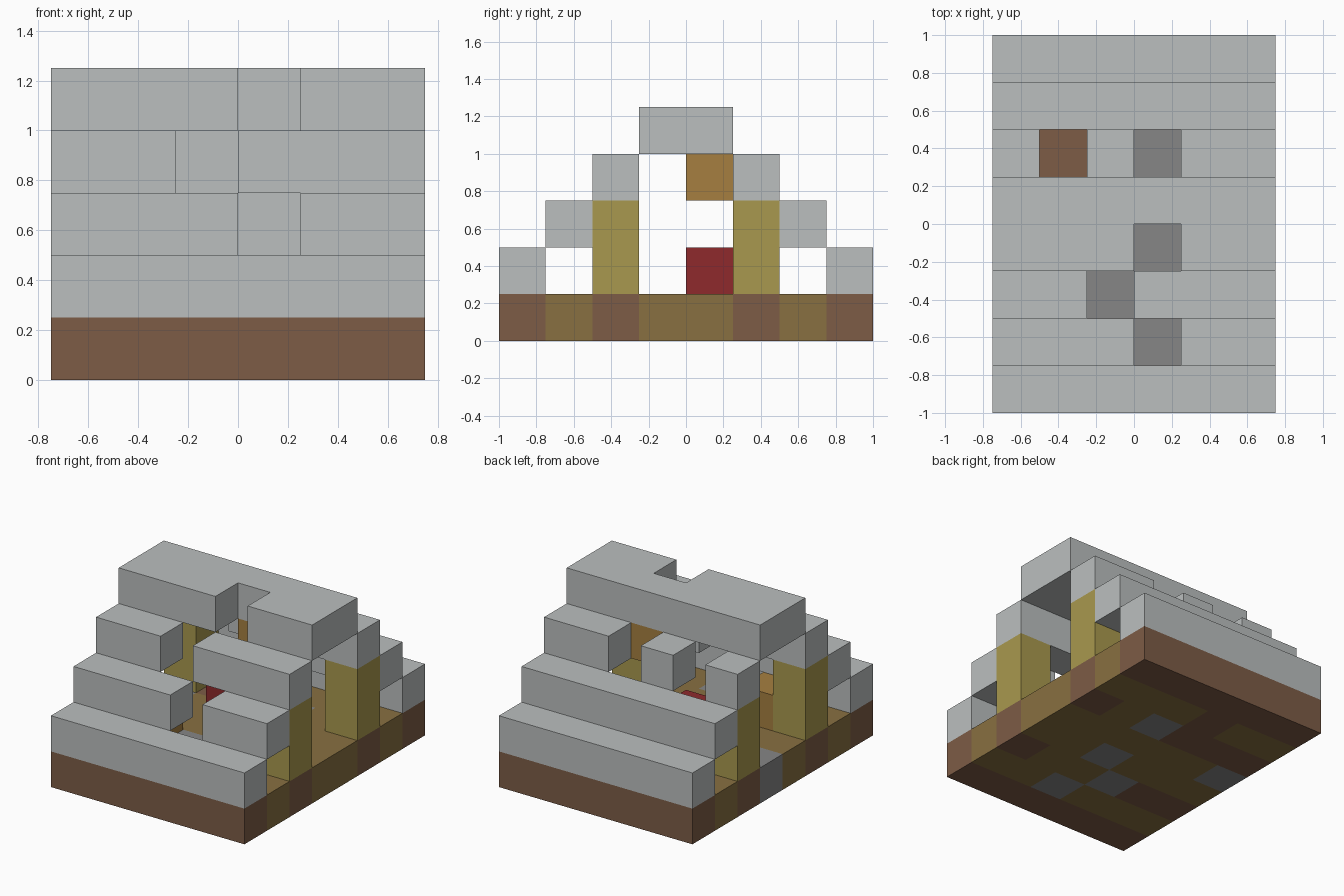
import bpy
import bmesh
from mathutils import Vector

cube = bpy.data.objects.get("Cube")
if cube:
    bpy.data.objects.remove(cube, do_unlink=True)

U = 0.25            # edge of one block
NX, NY = 6, 8       # blocks across and deep


def material(name, hex_code):
    rgb = [int(hex_code[i:i + 2], 16) / 255 for i in (0, 2, 4)]
    lin = [c / 12.92 if c <= 0.04045 else ((c + 0.055) / 1.055) ** 2.4 for c in rgb]
    mat = bpy.data.materials.new(name)
    mat.use_nodes = True
    mat.diffuse_color = (*lin, 1)
    node = mat.node_tree.nodes["Principled BSDF"]
    node.inputs["Base Color"].default_value = (*lin, 1)
    node.inputs["Roughness"].default_value = 0.9
    return mat


STONE = material("pale_stone", "BBBFBF")
COBBLE = material("dark_stone", "868686")
LOG = material("brown_log", "7D5C46")
PLANK = material("plank", "887041")
POST = material("yellow_wood", "A9994E")
ORANGE = material("orange_wood", "A67F40")
RED = material("red_cloth", "8E2A2C")

SIDES = [Vector(v) for v in ((1, 0, 0), (-1, 0, 0), (0, 1, 0), (0, -1, 0), (0, 0, 1), (0, 0, -1))]


def blocks(name, cells):
    """Build the outer skin of a group of blocks; cells maps (x, y, z) to a material."""
    mats = list(dict.fromkeys(cells.values()))
    bm = bmesh.new()
    for cell, mat in cells.items():
        centre = Vector(cell) + Vector((0.5, 0.5, 0.5))
        for n in SIDES:
            if tuple(int(c) for c in Vector(cell) + n) in cells:
                continue
            u = Vector((n.y, n.z, n.x))
            v = n.cross(u)
            corners = [centre + (n + u * a + v * b) / 2
                       for a, b in ((-1, -1), (1, -1), (1, 1), (-1, 1))]
            face = bm.faces.new([bm.verts.new(((p.x - NX / 2) * U, (p.y - NY / 2) * U, p.z * U))
                                 for p in corners])
            face.material_index = mats.index(mat)
    # Weld the blocks and merge flat faces of one colour
    bmesh.ops.remove_doubles(bm, verts=bm.verts, dist=0.001)
    bmesh.ops.dissolve_limit(bm, angle_limit=0.01, verts=bm.verts, edges=bm.edges,
                             delimit={'MATERIAL'})
    mesh = bpy.data.meshes.new(name)
    bm.to_mesh(mesh)
    bm.free()
    for mat in mats:
        mesh.materials.append(mat)
    obj = bpy.data.objects.new(name, mesh)
    bpy.context.collection.objects.link(obj)
    return obj


def row(y, z, mat, gaps=()):
    return {(x, y, z): mat for x in range(NX) if x not in gaps}


# Floor: planks with log beams at the ends and under the posts, and stone patches
floor = {(x, y, 0): PLANK for x in range(NX) for y in range(NY)}
for y in (0, NY - 1):
    floor.update(row(y, 0, LOG))
for x, y in ((0, 2), (1, 2), (5, 2), (0, 5), (1, 5), (2, 5), (5, 5), (2, 6)):
    floor[x, y, 0] = LOG
for x, y in ((3, 1), (2, 2), (3, 3), (0, 4), (3, 5)):
    floor[x, y, 0] = COBBLE
blocks("floor", floor)

# Stepped roof courses, with missing blocks
blocks("front_eave", row(0, 1, STONE))
blocks("front_lower_roof", row(1, 2, STONE, gaps=[3]))
blocks("front_upper_roof", row(2, 3, STONE, gaps=[2]))
blocks("roof_ridge", row(3, 4, STONE, gaps=[3]) | row(4, 4, STONE))
blocks("back_upper_roof", row(5, 3, STONE, gaps=[1, 3]))
blocks("back_lower_roof", row(6, 2, STONE))
blocks("back_eave", row(7, 1, STONE))

# Corner posts
for x, side in ((0, "right"), (NX - 1, "left")):
    for y, end in ((2, "front"), (5, "back")):
        blocks(f"{end}_{side}_post", {(x, y, z): POST for z in (1, 2)})

# Furnishings
blocks("hanging_lamp", {(3, 4, 3): ORANGE})
blocks("table", {(1, 2, 1): ORANGE})
blocks("bed", {(2, 4, 1): RED})
